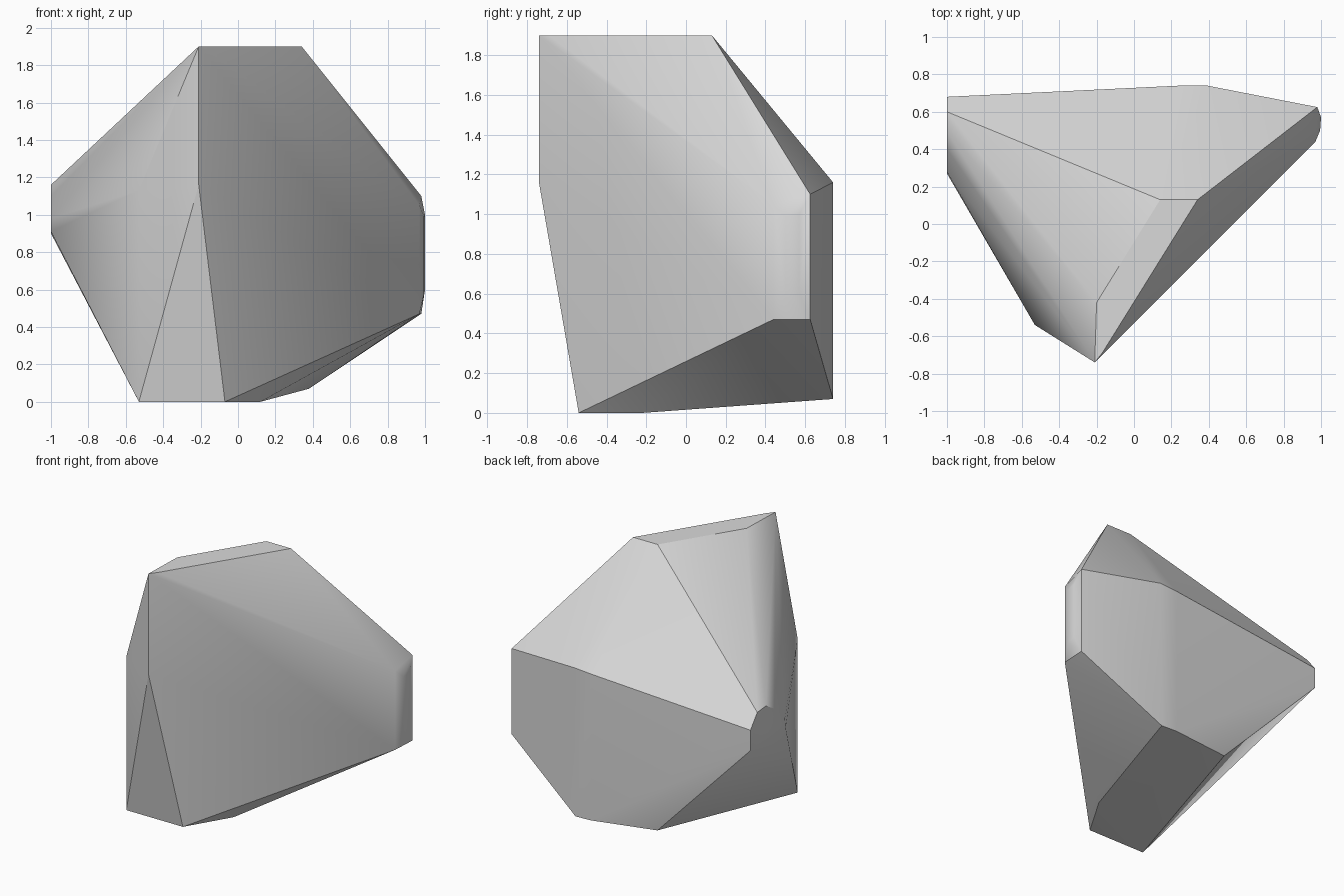
import bpy
import bmesh
import math

default_cube = bpy.data.objects.get("Cube")
if default_cube:
    bpy.data.objects.remove(default_cube, do_unlink=True)


def make_material(name, color):
    material = bpy.data.materials.new(name)
    material.use_nodes = True
    material.diffuse_color = color
    shader = next(n for n in material.node_tree.nodes if n.type == "BSDF_PRINCIPLED")
    shader.inputs["Base Color"].default_value = color
    return material


def at_height(z, *plan):
    """Corners sharing one height."""
    return [(x, y, z) for x, y in plan]


def at_side(x, *outline):
    """Corners sharing one sideways position."""
    return [(x, y, z) for y, z in outline]


def at_depth(y, *outline):
    """Corners sharing one depth."""
    return [(x, y, z) for x, z in outline]


def upright(x, y, low, high):
    """The two ends of a vertical edge."""
    return [(x, y, low), (x, y, high)]


corners = []

# Flat top and the narrow base
corners += at_height(1.9, (-.21, -.74), (-.17, -.69), (.34, .13), (.14, .13), (-.2, -.42))
corners += at_height(0, (-.53, -.54), (-.07, -.54), (.12, -.22))

# Front ridge with its small bevel, and the left-hand front shoulder
corners += upright(-.21, -.74, 1.16, 1.9)
corners += upright(-.53, -.54, 0, 1.13)

# Flat chip at the far -x tip
corners += at_side(-1, (.27, .91), (.68, .9), (.68, 1.05), (.6, 1.15),
                   (.5, 1.16), (.4, 1.1), (.28, .98))

# Rounded edge on the +x side
corners += upright(.97, .44, .47, 1.05)
corners += upright(.98, .625, .47, 1.1)
corners += upright(.995, .5, .58, .99)
corners += upright(1, .57, .6, 1)

# Back wall and its lower corner
corners += at_depth(.74, (.38, .07), (.25, .075), (.39, 1.16), (.25, 1.15))
corners.append((-.23, .66, .1))

# Wrap the corners in a convex stone surface
mesh = bpy.data.meshes.new("faceted_stone")
bm = bmesh.new()
for corner in corners:
    bm.verts.new(corner)
bmesh.ops.remove_doubles(bm, verts=bm.verts[:], dist=0.005)
hull = bmesh.ops.convex_hull(bm, input=bm.verts[:], use_existing_faces=False)
unused = {g for g in hull["geom_interior"] + hull["geom_unused"]
          if isinstance(g, bmesh.types.BMVert)}
bmesh.ops.delete(bm, geom=list(unused), context="VERTS")
bmesh.ops.dissolve_limit(bm, angle_limit=math.radians(1), verts=bm.verts[:], edges=bm.edges[:])
bmesh.ops.recalc_face_normals(bm, faces=bm.faces[:])
bm.to_mesh(mesh)
bm.free()

stone = bpy.data.objects.new("faceted_stone", mesh)
bpy.context.collection.objects.link(stone)
mesh.materials.append(make_material("stone grey", (.7, .7, .7, 1)))

# Soft shading across shallow creases, sharp main edges
bpy.ops.object.select_all(action="DESELECT")
stone.select_set(True)
bpy.context.view_layer.objects.active = stone
bpy.ops.object.shade_smooth_by_angle(angle=math.radians(30))
